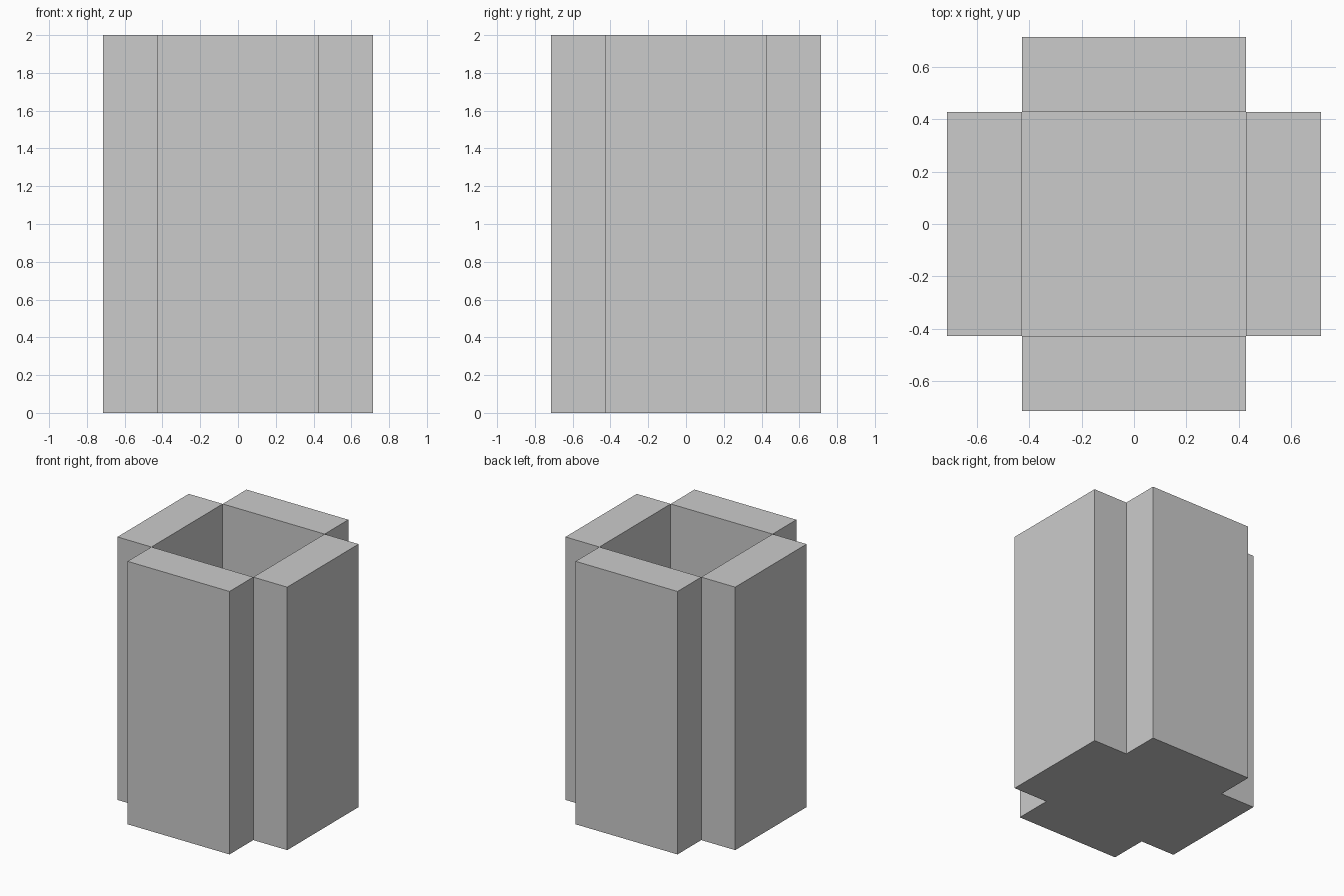
import bpy, bmesh
from math import pi
from mathutils import Matrix

if "Cube" in bpy.data.objects:
    bpy.data.objects.remove(bpy.data.objects["Cube"])

U = 2 / 7                      # block unit: the model is 5 x 5 x 7 blocks
A, B, H, T = 1.5 * U, 2.5 * U, 2.0, U   # inner half, outer half, height, floor level

bm = bmesh.new()


def quad(points, turn=Matrix()):
    bm.faces.new([bm.verts.new(turn @ Matrix.Translation(p).translation) for p in points])


# Four identical walls, turned about the centre
for i in range(4):
    r = Matrix.Rotation(i * pi / 2, 4, 'Z')
    quad([(B, -A, 0), (B, A, 0), (B, A, H), (B, -A, H)], r)    # outer face
    quad([(B, A, 0), (A, A, 0), (A, A, H), (B, A, H)], r)      # left end
    quad([(A, -A, 0), (B, -A, 0), (B, -A, H), (A, -A, H)], r)  # right end
    quad([(A, -A, H), (B, -A, H), (B, A, H), (A, A, H)], r)    # rim
    quad([(A, A, 0), (B, A, 0), (B, -A, 0), (A, -A, 0)], r)    # underside
    quad([(A, A, T), (A, -A, T), (A, -A, H), (A, A, H)], r)    # inner face

# Inside floor and centre of the underside
quad([(-A, -A, T), (A, -A, T), (A, A, T), (-A, A, T)])
quad([(-A, A, 0), (A, A, 0), (A, -A, 0), (-A, -A, 0)])

bmesh.ops.remove_doubles(bm, verts=bm.verts, dist=1e-4)
mesh = bpy.data.meshes.new("open_container")
bm.to_mesh(mesh)
bm.free()
bpy.context.collection.objects.link(bpy.data.objects.new("open_container", mesh))
